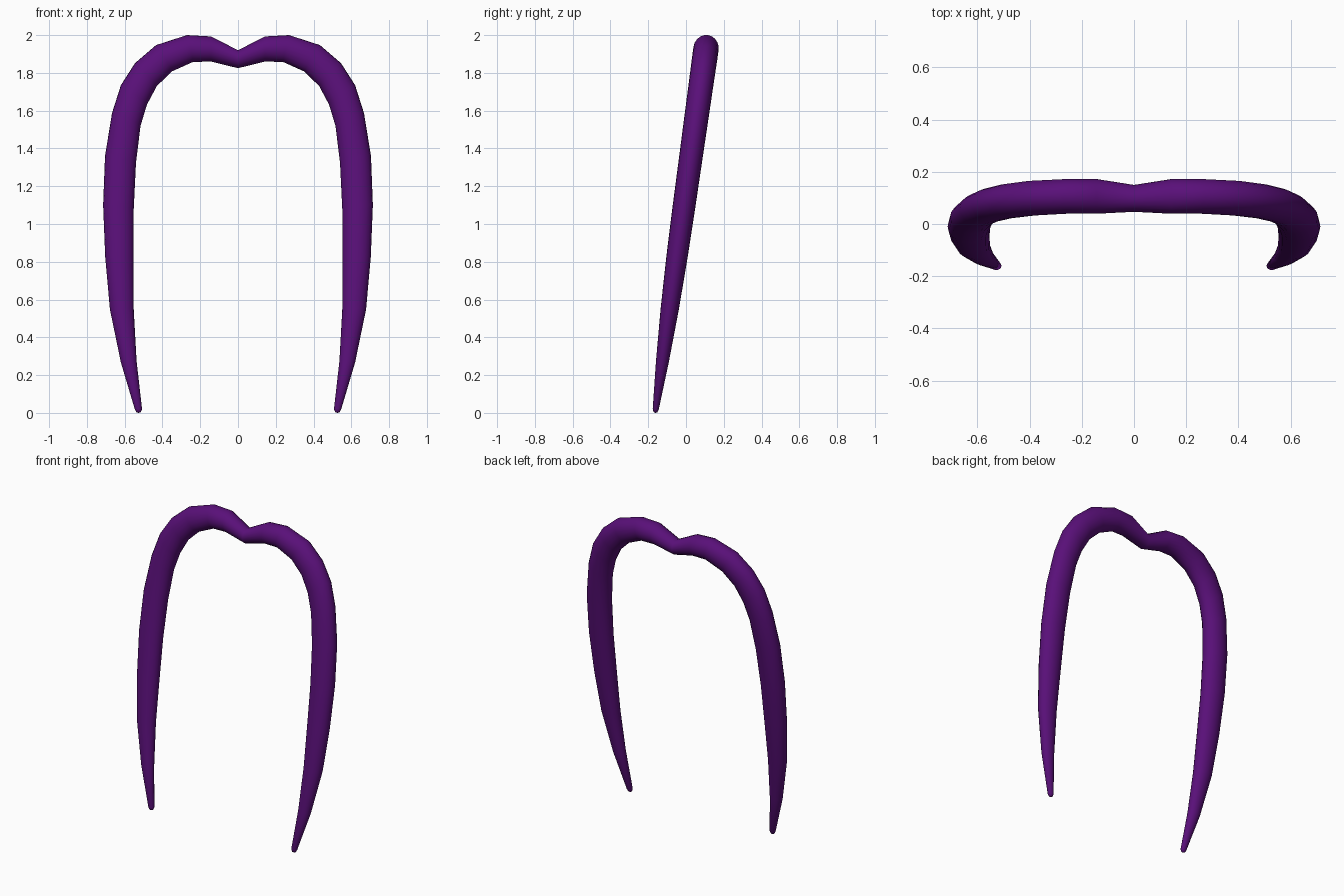
import bpy, bmesh, math
from mathutils import Vector

if "Cube" in bpy.data.objects:
    bpy.data.objects.remove(bpy.data.objects["Cube"])

SIDES = 20
TILT = 0.1395          # backward lean of the whole curve
BASE_Y = -0.163

# one half of the curve: outer x, z, inner x, z, half thickness
half = [
    (0.000, 1.920, 0.000, 1.825, 0.052),
    (0.143, 1.993, 0.143, 1.860, 0.067),
    (0.270, 2.000, 0.238, 1.858, 0.067),
    (0.434, 1.947, 0.350, 1.808, 0.067),
    (0.545, 1.852, 0.430, 1.730, 0.066),
    (0.620, 1.735, 0.482, 1.632, 0.065),
    (0.667, 1.587, 0.516, 1.520, 0.064),
    (0.704, 1.360, 0.540, 1.325, 0.062),
    (0.714, 1.100, 0.552, 1.080, 0.060),
    (0.703, 0.825, 0.553, 0.815, 0.056),
    (0.678, 0.548, 0.552, 0.548, 0.048),
    (0.620, 0.267, 0.537, 0.275, 0.034),
    (0.546, 0.018, 0.508, 0.020, 0.016),
    (0.538, 0.004, 0.514, 0.004, 0.010),
]
path = [(-a, b, -c, d, t) for a, b, c, d, t in reversed(half[1:])] + half


def on_plane(x, z):
    return Vector((x, BASE_Y + TILT * z, z))


# moustache: elliptical rings swept along the tilted arch
bm = bmesh.new()
normal = Vector((0, 1, -TILT)).normalized()
rings = []
for ox, oz, ix, iz, t in path:
    outer, inner = on_plane(ox, oz), on_plane(ix, iz)
    mid, w = (outer + inner) / 2, (outer - inner) / 2
    rings.append([bm.verts.new(mid + w * math.cos(a) + normal * t * math.sin(a))
                  for a in (2 * math.pi * i / SIDES for i in range(SIDES))])
for r, s in zip(rings, rings[1:]):
    for i in range(SIDES):
        j = (i + 1) % SIDES
        bm.faces.new((r[i], r[j], s[j], s[i]))
# rounded tips
for ring in (rings[0], rings[-1]):
    tip = sum((v.co for v in ring), Vector()) / SIDES
    tip.z = 0.0
    pole = bm.verts.new(tip)
    for i in range(SIDES):
        bm.faces.new((ring[i], ring[(i + 1) % SIDES], pole))
bmesh.ops.recalc_face_normals(bm, faces=bm.faces)

mesh = bpy.data.meshes.new("moustache")
bm.to_mesh(mesh)
bm.free()
for p in mesh.polygons:
    p.use_smooth = True
obj = bpy.data.objects.new("moustache", mesh)
bpy.context.collection.objects.link(obj)

mat = bpy.data.materials.new("deep purple")
mat.diffuse_color = (0.10, 0.005, 0.19, 1)
mat.use_nodes = True
mat.node_tree.nodes["Principled BSDF"].inputs["Base Color"].default_value = mat.diffuse_color
mesh.materials.append(mat)
